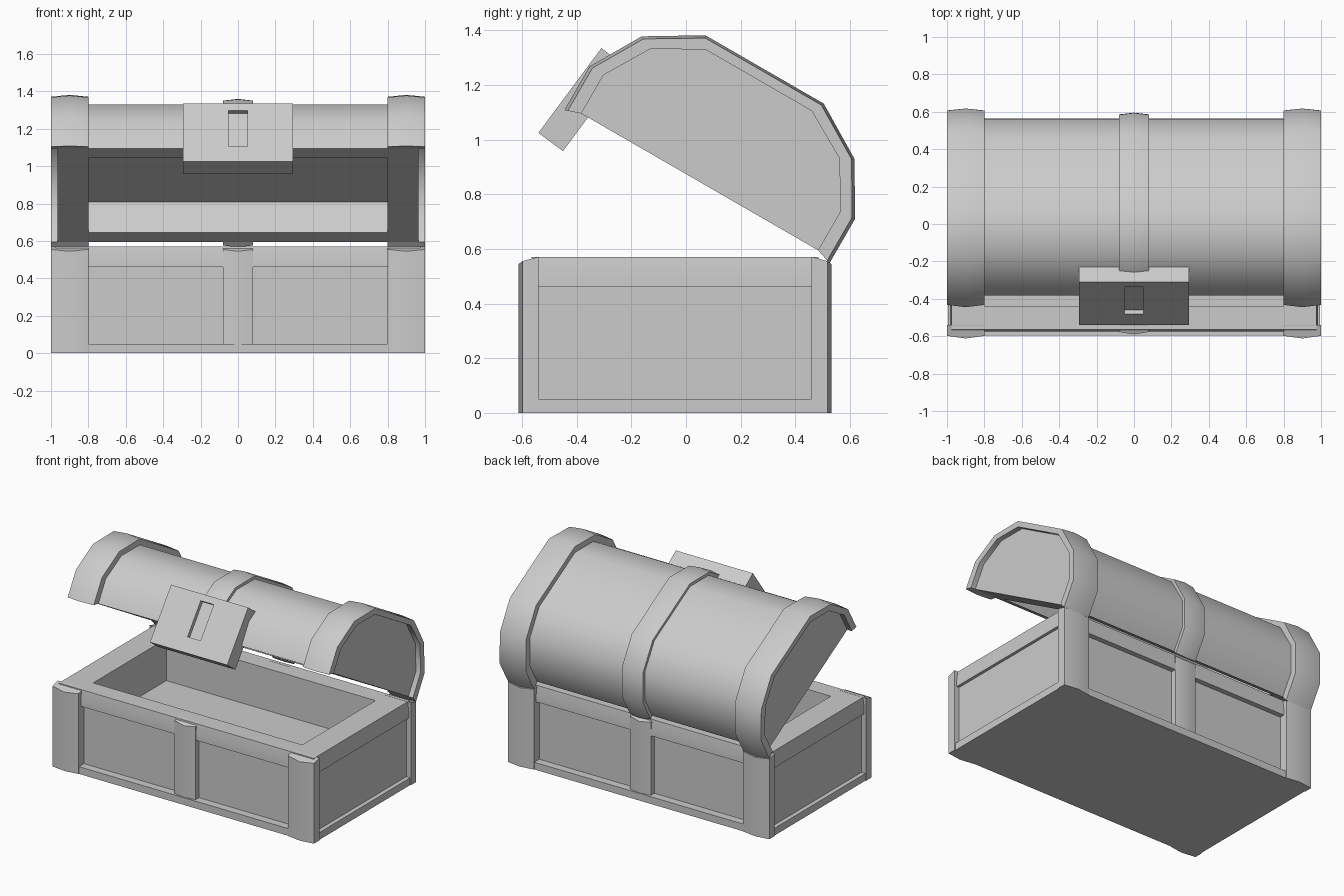
import bpy, bmesh
from math import radians
from mathutils import Matrix

if "Cube" in bpy.data.objects:
    bpy.data.objects.remove(bpy.data.objects["Cube"])


def finish(bm, name, matrix):
    bmesh.ops.remove_doubles(bm, verts=bm.verts, dist=0.0005)
    bmesh.ops.recalc_face_normals(bm, faces=bm.faces)
    me = bpy.data.meshes.new(name)
    bm.to_mesh(me)
    bm.free()
    ob = bpy.data.objects.new(name, me)
    bpy.context.collection.objects.link(ob)
    ob.matrix_world = matrix
    bpy.ops.object.select_all(action='DESELECT')
    ob.select_set(True)
    bpy.context.view_layer.objects.active = ob
    bpy.ops.object.shade_smooth_by_angle(angle=radians(35))
    return ob


def bridge(bm, rings):
    for a, b in zip(rings, rings[1:]):
        n = len(a)
        for i in range(n):
            j = (i + 1) % n
            bm.faces.new((a[i], a[j], b[j], b[i]))


def rect_loft(bm, rects, cap_start=True):
    """Stack rectangles (half x, half y, z, optional centre y); cap the ends."""
    rings = []
    for hx, hy, z, *c in rects:
        cy = c[0] if c else 0
        rings.append([bm.verts.new((sx * hx, cy + sy * hy, z))
                      for sx, sy in ((-1, -1), (1, -1), (1, 1), (-1, 1))])
    bridge(bm, rings)
    bm.faces.new(rings[-1])
    if cap_start:
        bm.faces.new(rings[0])


def strap(name, x0, x1, inner, edge, crown, matrix):
    """Crowned strap following three matching (y, z) profiles."""
    bm = bmesh.new()
    xm = (x0 + x1) / 2
    rings = []
    for i, e, c in zip(inner, edge, crown):
        rings.append([bm.verts.new((x, *p)) for x, p in
                      ((x0, i), (x0, e), (xm, c), (x1, e), (x1, i))])
    bridge(bm, rings)
    bm.faces.new(rings[0])
    bm.faces.new(rings[-1])
    return finish(bm, name, matrix)


base_m = Matrix.Translation((0, -0.04, 0))
lid_m = Matrix.Translation((0, 0.05, 0.845)) @ Matrix.Rotation(radians(-30), 4, 'X')

# base: bottom lip, recessed panels, top lip, rim and cavity
bm = bmesh.new()
rect_loft(bm, [(0.995, 0.555, 0), (0.995, 0.555, 0.05), (0.965, 0.5, 0.05),
               (0.965, 0.5, 0.46), (0.985, 0.535, 0.46), (0.985, 0.535, 0.5),
               (0.975, 0.525, 0.57), (0.8, 0.4, 0.57), (0.8, 0.4, 0.28)])
finish(bm, "chest_base", base_m)

# base posts, front and back
for s, side in ((-1, "front"), (1, "back")):
    for label, x0, x1, e, c in (("left", -1, -0.8, 0.558, 0.572),
                                ("middle", -0.08, 0.08, 0.537, 0.55),
                                ("right", 0.8, 1, 0.558, 0.572)):
        strap(f"{side}_{label}_post", x0, x1,
              [(s * 0.5, 0), (s * 0.5, 0.571)],
              [(s * e, 0), (s * e, 0.555)],
              [(s * c, 0), (s * c, 0.545)], base_m)

# lid profiles, mirrored front to back
half_core = [(0.5, 0), (0.5, 0.163), (0.4, 0.33), (0.225, 0.43)]
half_outer = [(0.56, -0.02), (0.56, 0.165), (0.45, 0.355), (0.25, 0.475)]


def profile(k):
    """Blend from barrel surface (0) to outermost strap crown (1)."""
    h = [(a + k * (c - a), b + k * (d - b))
         for (a, b), (c, d) in zip(half_core, half_outer)]
    return h + [(-y, z) for y, z in reversed(h)]


# lid barrel with closed ends and boxed cavity
bm = bmesh.new()
ends = [[bm.verts.new((x, y, z)) for y, z in profile(0)] for x in (-0.965, 0.965)]
for i in range(len(ends[0]) - 1):
    bm.faces.new((ends[0][i], ends[0][i + 1], ends[1][i + 1], ends[1][i]))
for e in ends:
    bm.faces.new(e)
rect_loft(bm, [(0.965, 0.5, 0), (0.8, 0.4, 0), (0.8, 0.4, 0.19)], cap_start=False)
finish(bm, "lid_barrel", lid_m)

# lid straps
for label, x0, x1, e, c in (("left", -1, -0.8, 0.8, 1),
                            ("middle", -0.08, 0.08, 0.4, 0.58),
                            ("right", 0.8, 1, 0.8, 1)):
    strap(f"lid_{label}_strap", x0, x1, profile(0), profile(e), profile(c), lid_m)

# lock plate with recessed keyhole
bm = bmesh.new()
rect_loft(bm, [(0.295, 0.193, 0), (0.295, 0.193, 0.112),
               (0.05, 0.121, 0.112, 0.028), (0.05, 0.121, 0.085, 0.028)])
finish(bm, "lock_plate", Matrix.Translation((0, -0.335, 1.1125))
       @ Matrix.Rotation(radians(53.4), 4, 'X'))
